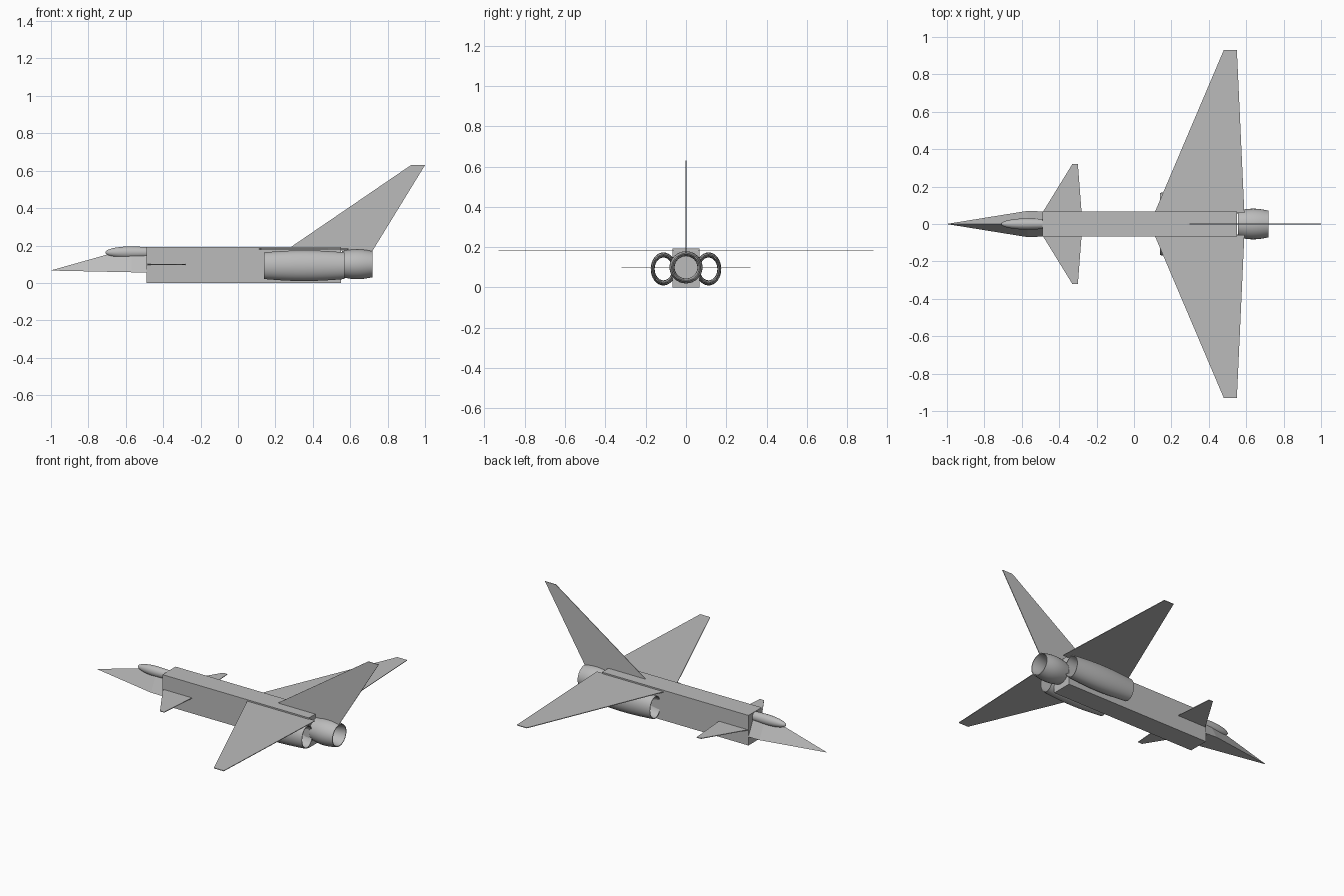
import bpy
import math

cube = bpy.data.objects.get("Cube")
if cube:
    bpy.data.objects.remove(cube, do_unlink=True)

GREY = (0.5, 0.5, 0.5, 1)
grey = bpy.data.materials.new("airframe grey")
grey.use_nodes = True
grey.diffuse_color = GREY
grey.node_tree.nodes["Principled BSDF"].inputs["Base Color"].default_value = GREY


def make(name, verts, faces, smooth=False):
    mesh = bpy.data.meshes.new(name)
    mesh.from_pydata(verts, [], faces)
    mesh.materials.append(grey)
    ob = bpy.data.objects.new(name, mesh)
    bpy.context.collection.objects.link(ob)
    bpy.ops.object.select_all(action='DESELECT')
    ob.select_set(True)
    bpy.context.view_layer.objects.active = ob
    bpy.ops.object.mode_set(mode='EDIT')
    bpy.ops.mesh.select_all(action='SELECT')
    bpy.ops.mesh.normals_make_consistent(inside=False)
    bpy.ops.object.mode_set(mode='OBJECT')
    if smooth:
        bpy.ops.object.shade_smooth_by_angle(angle=math.radians(40))
    return ob


def loft(name, sections):
    """Join equal-length cross-sections and cap both ends."""
    n, last = len(sections[0]), len(sections) - 1
    verts = [p for s in sections for p in s]
    faces = [(k * n + i, k * n + (i + 1) % n, (k + 1) * n + (i + 1) % n, (k + 1) * n + i)
             for k in range(last) for i in range(n)]
    faces += [tuple(range(n)), tuple(range(last * n, last * n + n))]
    return make(name, verts, faces)


def ring_body(name, profile, centre, sy, sz, closed, sides=32):
    """Sweep an (x, radius) profile around the x axis with elliptical scaling."""
    cy, cz = centre
    verts = [(x, cy + sy * r * math.cos(math.tau * i / sides),
              cz + sz * r * math.sin(math.tau * i / sides))
             for x, r in profile for i in range(sides)]
    m = len(profile)
    faces = [(k * sides + i, k * sides + (i + 1) % sides,
              (k + 1) % m * sides + (i + 1) % sides, (k + 1) % m * sides + i)
             for k in range(m if closed else m - 1) for i in range(sides)]
    return make(name, verts, faces, True)


def barrel(x0, x1, steps=10):
    """Hollow bulged duct: outer wall forward, inner wall back."""
    ts = [i / steps for i in range(steps + 1)]
    outer = [(x0 + (x1 - x0) * t, 0.87 + 0.13 * math.sin(math.pi * t)) for t in ts]
    inner = [(x0 + (x1 - x0) * t, 0.81 - 0.12 * math.sin(math.pi * t)) for t in reversed(ts)]
    return outer + inner


def plate(name, outline, place, t=0.002):
    return loft(name, [[place(a, b, s) for a, b in outline] for s in (-t, t)])


# Fuselage box
loft("fuselage", [[(x, y, z) for y, z in
                   ((-.067, 0), (.067, 0), (.067, .193), (-.067, .193))]
                  for x in (-.49, .55)])

# Triangular nose with a ridge along the top
loft("nose", [[(x, -w, b), (x, w, b), (x, 0, t)] for x, w, b, t in
              ((-1, .0005, .066, .067), (-.57, .07, .057, .188), (-.48, .067, .055, .19))])

# Teardrop canopy
canopy = [(-.57 - .14 * math.cos(a), max(math.sin(a), .001))
          for a in (math.pi / 2 * i / 10 for i in range(11))]
ring_body("canopy", canopy + [(-.48, .9)], (0, .163), .03, .032, False)

# Wings and canards, one per side
for side, word in ((1, "left"), (-1, "right")):
    plate(word + "_wing", [(.11, .06), (.48, .93), (.55, .93), (.59, .06)],
          lambda x, y, s: (x, side * y, .182 + s))
    plate(word + "_canard", [(-.49, .06), (-.33, .32), (-.30, .32), (-.28, .06)],
          lambda x, y, s: (x, side * y, .098 + s))
    ring_body(word + "_engine", barrel(.14, .57), (side * .112, .092), .063, .082, True)

# Swept tail fin
plate("tail_fin", [(.28, .19), (.925, .63), (1, .63), (.715, .165)],
      lambda x, z, s: (x, s, z))

# Central exhaust nozzle
ring_body("centre_nozzle", barrel(.555, .72), (0, .1), .082, .08, True)
